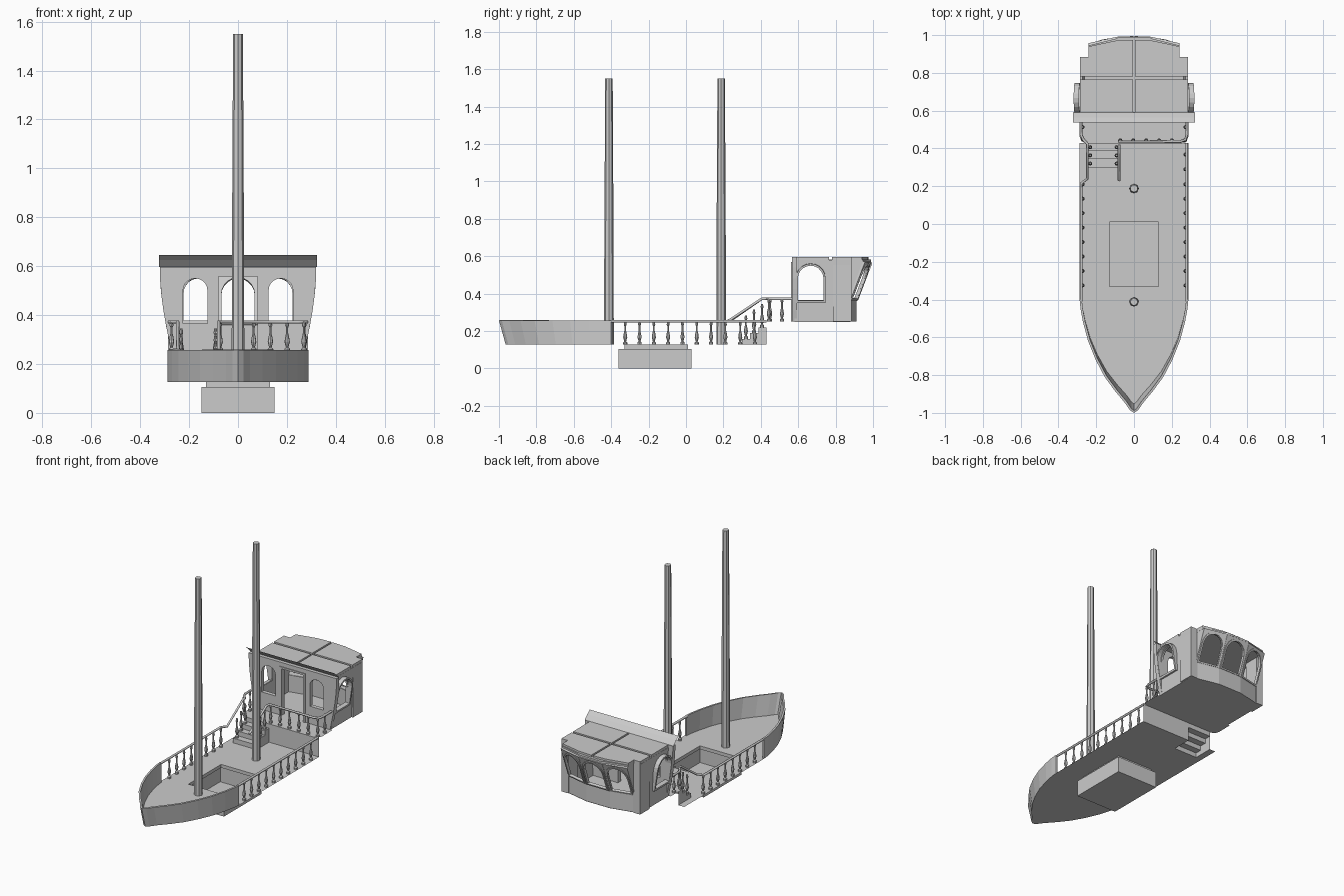
import bpy, bmesh, math
from mathutils import Vector

if "Cube" in bpy.data.objects:
    bpy.data.objects.remove(bpy.data.objects["Cube"])

DECK, UPPER, TOP = 0.127, 0.25, 0.597


def add(name, bm, thick=0, offset=0):
    bmesh.ops.recalc_face_normals(bm, faces=bm.faces[:])
    me = bpy.data.meshes.new(name)
    bm.to_mesh(me)
    bm.free()
    ob = bpy.data.objects.new(name, me)
    bpy.context.collection.objects.link(ob)
    if thick:
        m = ob.modifiers.new("thickness", 'SOLIDIFY')
        m.thickness, m.offset = thick, offset
    return ob


def sheet(name, loops, place, thick=0):
    """Flat outline with holes, filled in 2D and then placed in space."""
    bm = bmesh.new()
    for lp in loops:
        vs = [bm.verts.new((u, v, 0)) for u, v in lp]
        for a, b in zip(vs, vs[1:] + vs[:1]):
            bm.edges.new((a, b))
    bmesh.ops.triangle_fill(bm, edges=bm.edges[:], use_beauty=True, normal=(0, 0, 1))
    for v in bm.verts:
        v.co = Vector(place(v.co.x, v.co.y))
    return add(name, bm, thick)


def strip(name, a, b, thick=0):
    """Band of quads between two matching point rows."""
    bm = bmesh.new()
    va, vb = [bm.verts.new(p) for p in a], [bm.verts.new(p) for p in b]
    for i in range(len(a) - 1):
        bm.faces.new((va[i], va[i + 1], vb[i + 1], vb[i]))
    return add(name, bm, thick)


def box(name, x0, x1, y0, y1, z0, z1):
    bm = bmesh.new()
    bmesh.ops.create_cube(bm, size=1)
    for v in bm.verts:
        v.co = Vector(((x0 + x1) / 2 + v.co.x * (x1 - x0), (y0 + y1) / 2 + v.co.y * (y1 - y0),
                       (z0 + z1) / 2 + v.co.z * (z1 - z0)))
    return add(name, bm)


def rect(u0, u1, v0, v1):
    return [(u0, v0), (u1, v0), (u1, v1), (u0, v1)]


def arch(u0, u1, v0, v1, rise, n=10):
    c, r = (u0 + u1) / 2, (u1 - u0) / 2
    return [(u0, v0), (u1, v0)] + [(c + r * math.cos(math.pi * i / n),
                                    v1 - rise + rise * math.sin(math.pi * i / n)) for i in range(n + 1)]


def lathe(name, x, y, z, profile, n=8):
    bm = bmesh.new()
    rings = [[bm.verts.new((x + r * math.cos(math.tau * k / n), y + r * math.sin(math.tau * k / n), z + h))
              for k in range(n)] for r, h in profile]
    for p, q in zip(rings, rings[1:]):
        for k in range(n):
            bm.faces.new((p[k], p[(k + 1) % n], q[(k + 1) % n], q[k]))
    bm.faces.new(rings[-1])
    bm.faces.new(rings[0][::-1])
    return add(name, bm)


def rail(name, pts):
    cu = bpy.data.curves.new(name, 'CURVE')
    cu.dimensions = '3D'
    cu.bevel_depth, cu.bevel_resolution, cu.use_fill_caps = 0.0075, 1, True
    s = cu.splines.new('POLY')
    s.points.add(len(pts) - 1)
    for p, co in zip(s.points, pts):
        p.co = (*co, 1)
    bpy.context.collection.objects.link(bpy.data.objects.new(name, cu))


# Bow outline, from bow tip to the end of the bulwark, raked at deck level
half = [(0, -1), (0.022, -0.985), (0.05, -0.945), (0.1, -0.885), (0.155, -0.81), (0.205, -0.715),
        (0.243, -0.62), (0.27, -0.52), (0.283, -0.45), (0.288, -0.4)]
rim = [(-x, y) for x, y in half[:0:-1]] + half
foot = [(x, -0.4 + (y + 0.4) * 0.94) for x, y in rim]
bulwark = strip("bow_bulwark", [(x, y, DECK) for x, y in foot], [(x, y, 0.257) for x, y in rim])
mod = bulwark.modifiers.new("thickness", 'SOLIDIFY')
mod.thickness, mod.offset = 0.012, -1

# Main deck with hatch opening and stair well
deck = foot + [(0.288, 0.43), (-0.075, 0.43), (-0.075, 0.3), (-0.245, 0.3), (-0.245, 0.43), (-0.288, 0.43)]
sheet("main_deck", [deck, rect(-0.13, 0.13, -0.33, 0.01)], lambda u, v: (u, v, DECK))

# Hold below the hatch: coaming, ledge, walls, floor
def loop(hx, y0, y1, z):
    return [(u, v, z) for u, v in rect(-hx, hx, y0, y1) + [(-hx, y0)]]
strip("hatch_coaming", loop(0.13, -0.33, 0.01, DECK), loop(0.13, -0.33, 0.01, 0.105))
strip("hold_ledge", loop(0.13, -0.33, 0.01, 0.105), loop(0.15, -0.36, 0.03, 0.105))
strip("hold_walls", loop(0.15, -0.36, 0.03, 0.105), loop(0.15, -0.36, 0.03, 0))
sheet("hold_floor", [rect(-0.15, 0.15, -0.36, 0.03)], lambda u, v: (u, v, 0))

# Masts
for nm, y in (("fore_mast", -0.412), ("main_mast", 0.188)):
    lathe(nm, 0, y, DECK, [(0.026, 0), (0.025, 0.5), (0.02, 1.423)])

# Upper deck and cabin floor, with the step between the decks
edge = [(0.25, 0.425), (0.278, 0.437), (0.289, 0.465), (0.287, 0.57), (0.272, 0.575), (0.272, 0.88),
        (0.24, 0.88), (0.085, 0.915)]
sheet("upper_deck", [edge + [(-x, y) for x, y in edge[::-1]]], lambda u, v: (u, v, UPPER))
sheet("deck_riser", [rect(-0.075, 0.286, DECK, UPPER)], lambda u, v: (u, 0.43, v))

# Stairs: folded treads with side stringers
prof, n, rise = [(0.3, DECK)], 3, (UPPER - DECK) / 4
for i in range(n):
    z = DECK + rise * (i + 1)
    prof += [(0.3 + 0.0433 * i, z), (0.3 + 0.0433 * (i + 1), z)]
prof.append((0.43, UPPER))
strip("stair_treads", [(-0.245, y, z) for y, z in prof], [(-0.075, y, z) for y, z in prof])
for x in (-0.245, -0.075):
    sheet("stair_stringer", [prof[:-1] + [(0.43, DECK)]], lambda u, v, x=x: (x, u, v))

# Balusters
turned = [(0.011, 0), (0.011, 0.012), (0.005, 0.018), (0.011, 0.04), (0.008, 0.06), (0.0045, 0.075),
          (0.0045, 0.1), (0.008, 0.108), (0.005, 0.126)]
spots = [(s * 0.272, -0.325 + 0.0765 * i, DECK) for s in (-1, 1) for i in range(8)]
spots += [(0.272, y, DECK) for y in (0.29, 0.368)]
spots += [(-0.073 + 0.0685 * i, 0.443, UPPER) for i in range(6)]
spots += [(-0.272, 0.45, UPPER)] + [(s * 0.272, 0.513, UPPER) for s in (-1, 1)]
spots += [(x, 0.32 + 0.0433 * i, DECK + rise * (i + 1)) for x in (-0.232, -0.092) for i in range(3)]
for p in spots:
    lathe("baluster", *p, turned)

# Handrails
H, L = 0.372, 0.252
rail("right_handrail", [(0.279, -0.41, L), (0.279, 0.43, L)])
rail("front_handrail", [(0.281, 0.567, H), (0.281, 0.475, H), (0.272, 0.446, H), (0.245, 0.437, H),
                        (-0.079, 0.437, H), (-0.079, 0.405, H), (-0.079, 0.23, L + 0.004)])
rail("left_handrail", [(-0.281, 0.567, H), (-0.281, 0.475, H), (-0.268, 0.446, H), (-0.247, 0.425, H),
                       (-0.247, 0.405, H), (-0.247, 0.24, L + 0.006), (-0.279, 0.215, L), (-0.279, -0.41, L)])

# Cabin front: flared wall with an open doorway and two arched windows
def flare(z):
    return 0.272 + 0.048 * math.sin(math.pi / 2 * min(1, (z - UPPER) / 0.35))
side = [(flare(UPPER + 0.347 * i / 6), UPPER + 0.347 * i / 6) for i in range(7)]
wall = [(0.08, UPPER)] + side
wall = wall + [(-x, z) for x, z in wall[::-1]] + [(-0.08, 0.56), (0.08, 0.56)]
sheet("cabin_front", [wall, arch(0.125, 0.225, 0.365, 0.55, 0.05), arch(-0.225, -0.125, 0.365, 0.55, 0.05)],
      lambda u, v: (u, 0.58, v), 0.026)
for s in (-1, 1):
    box("door_post", s * 0.086 - 0.007, s * 0.086 + 0.007, 0.562, 0.594, UPPER, 0.56)
box("door_lintel", -0.093, 0.093, 0.562, 0.594, 0.558, 0.57)
strip("front_awning", [(-0.323, y, z) for y, z in ((0.59, 0.597), (0.563, 0.625), (0.538, 0.645))],
      [(0.323, y, z) for y, z in ((0.59, 0.597), (0.563, 0.625), (0.538, 0.645))])

# Cabin sides: arched windows with projecting frames, corner piers
for s in (-1, 1):
    hole = arch(0.598, 0.735, 0.365, 0.55, 0.068)
    sheet("cabin_side", [rect(0.58, 0.88, UPPER, 0.58), hole],
          lambda u, v: (s * (0.268 + 0.012 * (v - UPPER) / 0.33), u, v), 0.014)
    sheet("side_window_frame", [arch(0.587, 0.746, 0.352, 0.561, 0.079), hole],
          lambda u, v: (s * (flare(v) - 0.014), u, v), 0.028)
    a, b = sorted((s * 0.236, s * 0.286))
    box("cabin_pier", a, b, 0.785, 0.885, UPPER, 0.585)

# Stern bay: three facets, upright below and leaning out with arched windows above
plan = [(-0.24, 0.87), (-0.085, 0.905), (0.085, 0.905), (0.24, 0.87)]
def lean(z):
    return 0.08 * max(0, z - 0.36) / 0.21
strip("stern_lower_wall", [(x, y, UPPER) for x, y in plan], [(x, y, 0.36) for x, y in plan], 0.014)
for (xa, ya), (xb, yb) in zip(plan, plan[1:]):
    put = lambda u, v: (xa + (xb - xa) * u, ya + (yb - ya) * u + lean(v), v)
    sheet("stern_window_wall", [rect(0, 1, 0.36, 0.572), arch(0.1, 0.9, 0.375, 0.552, 0.07)], put, 0.014)
    sheet("stern_window_trim", [arch(0.04, 0.96, 0.366, 0.564, 0.08), arch(0.1, 0.9, 0.375, 0.552, 0.07)],
          lambda u, v: Vector(put(u, v)) + Vector((0, 0.006, 0)), 0.014)
for s in (-1, 1):
    sheet("stern_cheek", [[(0.868, 0.36), (0.953, 0.572), (0.868, 0.572)]], lambda u, v: (s * 0.239, u, v))

# Roof: thin ceiling with four raised panels
plan_r = [(0.286, 0.575), (0.286, 0.76), (0.262, 0.76), (0.262, 0.785), (0.286, 0.785), (0.286, 0.885),
          (0.24, 0.885), (0.24, 0.945), (0.1, 0.98), (0.08, 0.99)]
sheet("roof", [plan_r + [(-x, y) for x, y in plan_r[::-1]]], lambda u, v: (u, v, 0.578), 0.012)
for s in (-1, 1):
    a, b = sorted((s * 0.006, s * 0.286))
    box("front_roof_panel", a, b, 0.575, 0.765, 0.58, TOP)
    back = [(0.006, 0.78), (0.286, 0.78), (0.286, 0.885), (0.24, 0.885), (0.24, 0.94), (0.1, 0.97), (0.006, 0.975)]
    sheet("back_roof_panel", [back], lambda u, v: (s * u, v, 0.5885), 0.017)
